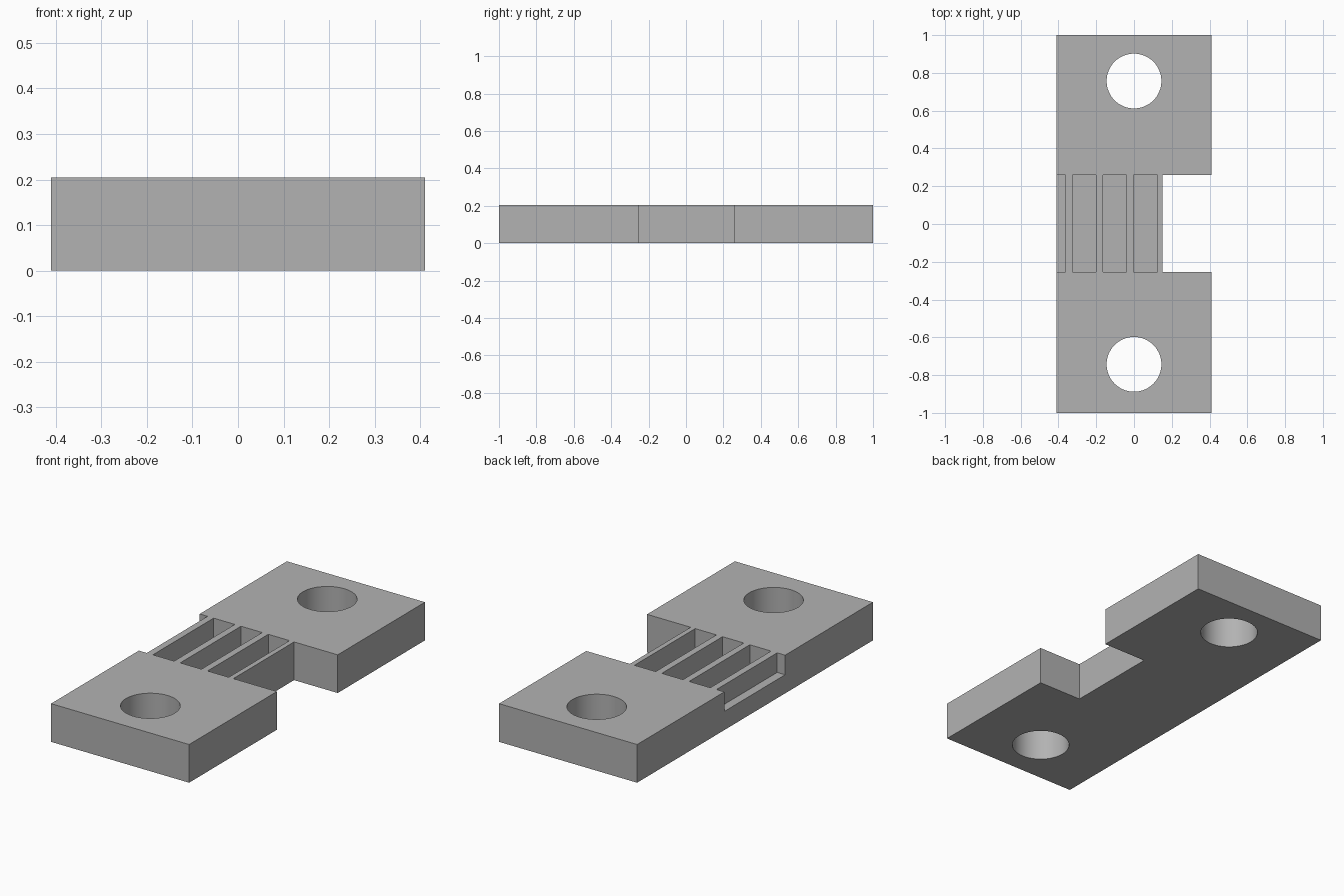
import bpy
import bmesh
from mathutils import Matrix, Vector

if "Cube" in bpy.data.objects:
    bpy.data.objects.remove(bpy.data.objects["Cube"], do_unlink=True)

HALF_X, HEIGHT, FLOOR = 0.41, 0.205, 0.1
CUT_BACK, CUT_FRONT = 0.26, -0.255
NOTCH_X = 0.151
SLOT_WIDTH, SLOT_PITCH, FIRST_SLOT = 0.126, 0.1623, -0.489

grey = bpy.data.materials.new("plain grey")
grey.use_nodes = True
colour = (0.448, 0.448, 0.448, 1)
grey.diffuse_color = colour
grey.node_tree.nodes["Principled BSDF"].inputs["Base Color"].default_value = colour


def new_object(name, bm):
    bmesh.ops.recalc_face_normals(bm, faces=bm.faces)
    mesh = bpy.data.meshes.new(name)
    bm.to_mesh(mesh)
    bm.free()
    obj = bpy.data.objects.new(name, mesh)
    bpy.context.collection.objects.link(obj)
    mesh.materials.append(grey)
    return obj


def box(name, low, high):
    low, high = Vector(low), Vector(high)
    bm = bmesh.new()
    bmesh.ops.create_cube(bm, size=1)
    bmesh.ops.scale(bm, vec=high - low, verts=bm.verts)
    bmesh.ops.translate(bm, vec=(low + high) / 2, verts=bm.verts)
    return new_object(name, bm)


def cylinder(name, y, radius):
    bm = bmesh.new()
    bmesh.ops.create_cone(bm, cap_ends=True, segments=64, radius1=radius, radius2=radius,
                          depth=1, matrix=Matrix.Translation((0, y, 0)))
    return new_object(name, bm)


# Plate with a notch through its left edge
outline = [(-HALF_X, -1), (HALF_X, -1), (HALF_X, CUT_FRONT), (NOTCH_X, CUT_FRONT),
           (NOTCH_X, CUT_BACK), (HALF_X, CUT_BACK), (HALF_X, 1), (-HALF_X, 1)]
bm = bmesh.new()
base = bm.faces.new([bm.verts.new((x, y, 0)) for x, y in outline])
top = bmesh.ops.extrude_face_region(bm, geom=[base])["geom"]
bmesh.ops.translate(bm, vec=(0, 0, HEIGHT),
                    verts=[v for v in top if isinstance(v, bmesh.types.BMVert)])
plate = new_object("ribbed_plate", bm)

# Bolt holes and the row of blind slots, the first open at the right edge
cutters = [cylinder("front_hole", -0.743, 0.145), cylinder("back_hole", 0.757, 0.145)]
for i in range(4):
    x = FIRST_SLOT + i * SLOT_PITCH
    cutters.append(box("slot_cutter", (x, CUT_FRONT, FLOOR), (x + SLOT_WIDTH, CUT_BACK, 0.5)))

bpy.context.view_layer.objects.active = plate
for cutter in cutters:
    cutter.hide_render = True
    mod = plate.modifiers.new("cut", 'BOOLEAN')
    mod.operation = 'DIFFERENCE'
    mod.solver = 'EXACT'
    mod.object = cutter
    bpy.ops.object.modifier_apply(modifier=mod.name)
    bpy.data.objects.remove(cutter, do_unlink=True)

# Smooth hole walls, sharp edges elsewhere
for obj in bpy.context.selected_objects:
    obj.select_set(False)
plate.select_set(True)
bpy.ops.object.shade_smooth_by_angle()
